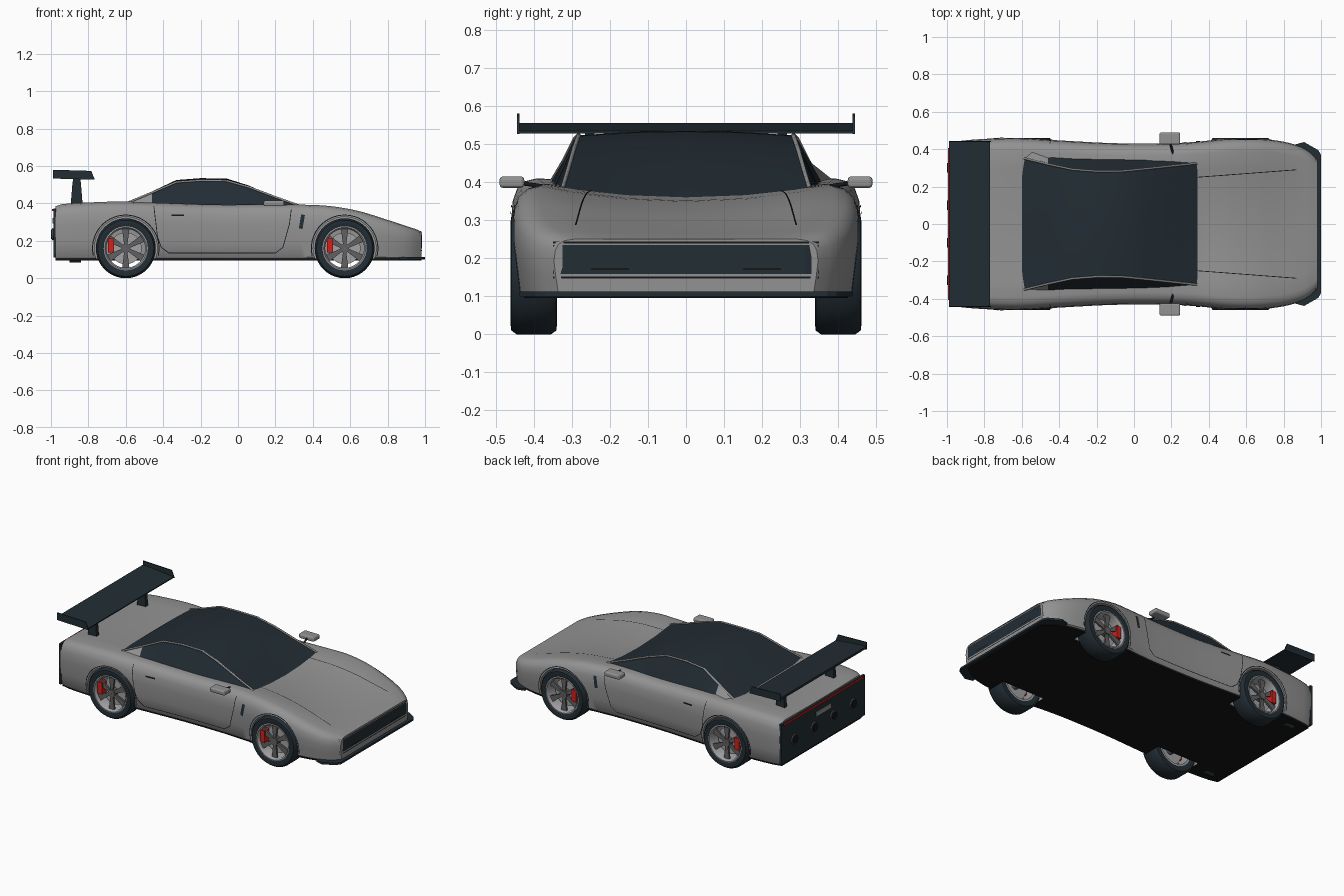
import bpy, bmesh, math
from mathutils import Vector
from mathutils.bvhtree import BVHTree

if "Cube" in bpy.data.objects:
    bpy.data.objects.remove(bpy.data.objects["Cube"])


def material(name, r, g, b):
    m = bpy.data.materials.new(name)
    m.diffuse_color = (r, g, b, 1)
    m.use_nodes = True
    m.node_tree.nodes["Principled BSDF"].inputs["Base Color"].default_value = m.diffuse_color
    return m


GREY = material("body grey", 0.29, 0.29, 0.29)
DARK = material("dark blue black", 0.016, 0.026, 0.034)
BLACK = material("black", 0.007, 0.008, 0.009)
RED = material("red", 0.65, 0.015, 0.012)
RIM = material("rim silver", 0.36, 0.36, 0.37)
SPOKE = material("spoke grey", 0.12, 0.12, 0.125)


def mesh_object(name, verts, faces, mats, smooth=None, fix=True):
    me = bpy.data.meshes.new(name)
    me.from_pydata([tuple(v) for v in verts], [], faces)
    if fix:
        bm = bmesh.new()
        bm.from_mesh(me)
        bmesh.ops.recalc_face_normals(bm, faces=bm.faces)
        bm.to_mesh(me)
        bm.free()
    ob = bpy.data.objects.new(name, me)
    bpy.context.collection.objects.link(ob)
    for m in mats if isinstance(mats, list) else [mats]:
        me.materials.append(m)
    if smooth:
        activate(ob)
        bpy.ops.object.shade_smooth_by_angle(angle=math.radians(smooth))
    return ob


def activate(ob):
    bpy.ops.object.select_all(action='DESELECT')
    ob.select_set(True)
    bpy.context.view_layer.objects.active = ob


def prism(name, pts, axis, a, b, mat):
    """Polygon in the two other axes, extruded along axis from a to b."""
    def place(p, t):
        v = list(p)
        v.insert(axis, t)
        return v
    n = len(pts)
    verts = [place(p, a) for p in pts] + [place(p, b) for p in pts]
    faces = [list(range(n)), list(range(n, 2 * n))]
    faces += [[i, (i + 1) % n, n + (i + 1) % n, n + i] for i in range(n)]
    return mesh_object(name, verts, faces, mat)


def box(name, x, y, z, mat):
    return prism(name, [(x[0], y[0]), (x[1], y[0]), (x[1], y[1]), (x[0], y[1])], 2, z[0], z[1], mat)


def lathe(name, profile, cx, cz, s, mat, smooth=40, segs=40):
    """Closed (radius, y) profile spun about a wheel axle."""
    n, verts, faces = len(profile), [], []
    for i in range(segs):
        a = 2 * math.pi * i / segs
        verts += [(cx + r * math.cos(a), s * y, cz + r * math.sin(a)) for r, y in profile]
        for j in range(n):
            k, l = (i + 1) % segs * n, (j + 1) % n
            faces.append([i * n + j, i * n + l, k + l, k + j])
    return mesh_object(name, verts, faces, mat, smooth)


def disc(name, r, y0, y1, cx, cz, s, mat):
    return lathe(name, [(0.002, y0), (r, y0), (r, y1), (0.002, y1)], cx, cz, s, mat)


# Body stations: x, half width, shoulder height, centre height
ST = [(-0.975, .432, .385, .38), (-0.94, .443, .396, .39), (-0.8, .455, .405, .397),
      (-0.62, .46, .41, .396), (-0.4, .447, .402, .388), (-0.1, .432, .393, .387),
      (0.2, .432, .395, .38), (0.36, .442, .393, .357), (0.5, .456, .385, .348),
      (0.65, .457, .358, .325), (0.8, .44, .312, .29), (0.9, .41, .279, .268),
      (0.95, .378, .263, .258), (0.98, .347, .25, .25)]
ZB = 0.106


def station(x):
    """Smooth interpolation through the body stations."""
    i = max(0, min(len(ST) - 2, sum(p[0] <= x for p in ST) - 1))
    p, q = ST[i], ST[i + 1]
    o, e = ST[max(i - 1, 0)], ST[min(i + 2, len(ST) - 1)]
    h = q[0] - p[0]
    t = (x - p[0]) / h
    out = []
    for k in (1, 2, 3):
        m0 = (q[k] - o[k]) / (q[0] - o[0]) * h
        m1 = (e[k] - p[k]) / (e[0] - p[0]) * h
        out.append((2*t**3 - 3*t*t + 1) * p[k] + (t**3 - 2*t*t + t) * m0
                   + (3*t*t - 2*t**3) * q[k] + (t**3 - t*t) * m1)
    return out


def section(x):
    w, zt, zc = station(x)
    h, d = zt - ZB, zt - zc
    half = [(.95, ZB), (.967, ZB + .03 * h), (.985, ZB + .3 * h), (1, ZB + .6 * h),
            (.99, ZB + .8 * h), (.965, ZB + .91 * h), (.92, ZB + .975 * h), (.85, zt),
            (.65, zc + .6 * d), (.35, zc + .17 * d)]
    pts = [(w * f, z) for f, z in half]
    return [(x, y, z) for y, z in pts] + [(x, 0, zc)] + [(x, -y, z) for y, z in reversed(pts)]


xs = [-0.975 + 1.955 * i / 64 for i in range(65)]
rings = [section(x) for x in xs]
n = len(rings[0])
verts = [v for r in rings for v in r]
faces = [[i*n + j, i*n + (j+1) % n, (i+1)*n + (j+1) % n, (i+1)*n + j]
         for i in range(len(xs) - 1) for j in range(n)]
faces += [list(range(n)), list(range((len(xs) - 1) * n, len(xs) * n))]
body = mesh_object("body", verts, faces, GREY)
surface = BVHTree.FromPolygons([Vector(v) for v in verts], faces)

# Floor panel following the body outline
side = [(x, station(x)[0] * .945) for x in xs[::2]]
floor = prism("floor", side + [(x, -y) for x, y in reversed(side)], 2, .096, .108, BLACK)

# Wheel wells
WHEELS = (-0.6, 0.57)
WZ = 0.16
for cx in WHEELS:
    for s in (1, -1):
        cut = disc("well_cutter", .168, .315, .6, cx, WZ, s, GREY)
        cut.hide_render = True
        for ob in (body, floor):
            mod = ob.modifiers.new("well", 'BOOLEAN')
            mod.operation, mod.solver, mod.object = 'DIFFERENCE', 'EXACT', cut
            activate(ob)
            bpy.ops.object.modifier_apply(modifier=mod.name)
        bpy.data.objects.remove(cut)
activate(body)
bpy.ops.object.shade_smooth_by_angle(angle=math.radians(35))


def ribbon(name, path, width, axis, s, mat, steps=8, lift=.003):
    """Thin strip laid on the body, projected along axis from side s."""
    pts = [Vector(p).lerp(Vector(q), k / steps) for p, q in zip(path, path[1:]) for k in range(steps)]
    pts.append(Vector(path[-1]))
    d = Vector((0, 0, 0))
    d[axis] = -s
    verts = []
    for i, p in enumerate(pts):
        t = (pts[min(i + 1, len(pts) - 1)] - pts[max(i - 1, 0)]).normalized()
        pair = []
        for e in (-.5, .5):
            c = list(p + Vector((-t.y, t.x)) * width * e)
            c.insert(axis, 2 * s)
            hit = surface.ray_cast(Vector(c), d)[0]
            if hit:
                pair.append(hit - d * lift)
        if len(pair) == 2:
            verts += pair
    faces = []
    for i in range(0, len(verts) - 2, 2):
        f = [i, i + 1, i + 3, i + 2]
        nrm = (verts[i+1] - verts[i]).cross(verts[i+3] - verts[i])
        faces.append(f if nrm.dot(d) < 0 else f[::-1])
    return mesh_object(name, verts, faces, mat, fix=False)


# Seams, handles and vents on the body
for s in (1, -1):
    ribbon("door_seam", [(-.45, .385), (-.43, .22), (-.41, .165), (-.37, .135), (.2, .135),
                         (.24, .165), (.275, .29), (.285, .37)], .004, 1, s, BLACK)
    ribbon("door_handle", [(-.355, .337), (-.29, .337)], .01, 1, s, BLACK)
    ribbon("side_vent", [(.335, .265), (.348, .34)], .02, 1, s, DARK)
    ribbon("hood_seam", [(.34, s * .25), (.87, s * .29)], .004, 2, 1, BLACK, 30)
    for cx in WHEELS:
        arc = [math.radians(-13 + 206 * i / 24) for i in range(25)]
        ribbon("arch_seam", [(cx + .178 * math.cos(a), WZ + .178 * math.sin(a)) for a in arc],
               .005, 1, s, BLACK, 2)

# Nose: grille, trim lines and splitter
ribbon("grille", [(-.35, .197), (.35, .197)], .076, 0, 1, DARK, 20)
for z in (.149, .241):
    ribbon("grille_trim", [(-.35, z), (.35, z)], .005, 0, 1, BLACK, 20)
for s in (1, -1):
    ribbon("grille_slot", [(s * .15, .172), (s * .25, .172)], .006, 0, 1, BLACK, 4, .006)
prism("splitter", [(.86, .425), (.91, .438), (.985, .395), (1, .37),
                   (1, -.37), (.985, -.395), (.91, -.438), (.86, -.425)], 2, .1, .113, DARK)

# Cabin stations: x, rail y, rail z, crown z, belt y
CAB = [(.34, .325, .384, .36, .33), (.2, .31, .434, .432, .345), (.06, .295, .487, .495, .35),
       (-.06, .283, .521, .533, .352), (-.2, .282, .523, .535, .355), (-.33, .292, .514, .525, .36),
       (-.46, .32, .458, .464, .37), (-.6, .354, .4, .403, .425)]
verts, faces = [], []
for i, (x, ry, rz, cz, by) in enumerate(CAB):
    mid = [(x, ry * f, rz + (cz - rz) * (1 - f * f)) for f in (1, .5, 0, -.5, -1)]
    verts += [(x, by, .375)] + mid + [(x, -by, .375)]
    if i:
        faces += [[i*7 + j, i*7 + j + 1, i*7 + j - 6, i*7 + j - 7] for j in range(6)]
cabin = mesh_object("cabin_glass", verts, faces, [DARK, GREY], 25)
for p in cabin.data.polygons:
    if p.center.x < -.46 and abs(p.center.y) > .34:
        p.material_index = 1  # rear sail panels


def tube(name, pts, r, mat):
    cu = bpy.data.curves.new(name, 'CURVE')
    cu.dimensions = '3D'
    cu.bevel_depth, cu.bevel_resolution, cu.use_fill_caps = r, 1, True
    sp = cu.splines.new('POLY')
    sp.points.add(len(pts) - 1)
    for p, c in zip(sp.points, pts):
        p.co = (*c, 1)
    cu.materials.append(mat)
    bpy.context.collection.objects.link(bpy.data.objects.new(name, cu))


for s in (1, -1):
    tube("roof_rail", [(c[0], s * c[1], c[2]) for c in CAB], .006, GREY)
    # Door mirrors
    tube("mirror_arm", [(.215, s * .35, .385), (.195, s * .43, .397)], .006, BLACK)
    m = box("mirror", (.137, .247), (s * .425, s * .49), (.385, .415), GREY)
    bev = m.modifiers.new("round", 'BEVEL')
    bev.width, bev.segments = .009, 3

# Wheels
for cx in WHEELS:
    for s in (1, -1):
        lathe("tire", [(.116, .455), (.135, .461), (.15, .459), (.16, .445), (.16, .355),
                       (.15, .341), (.135, .339), (.116, .345)], cx, WZ, s, DARK)
        lathe("rim", [(.118, .457), (.112, .458), (.104, .448), (.104, .345), (.118, .345)],
              cx, WZ, s, RIM)
        disc("brake_disc", .085, .395, .405, cx, WZ, s, RIM)
        disc("hub", .024, .36, .446, cx, WZ, s, SPOKE)
        for k in range(6):
            a = math.radians(30 + 60 * k)
            u, v = Vector((math.cos(a), math.sin(a))), Vector((-math.sin(a), math.cos(a)))
            c = Vector((cx, WZ))
            prism("spoke", [tuple(c + u * r + v * w) for r, w in
                            ((.015, -.008), (.108, -.02), (.108, .02), (.015, .008))],
                  1, s * .428, s * .44, SPOKE)
        box("caliper", (cx - .095, cx - .063), (s * .4, s * .45), (.137, .213), RED)

# Tail panel with stripe, round lamps and plate
box("tail_panel", (-.987, -.972), (-.428, .428), (.112, .374), DARK)
box("tail_stripe", (-.994, -.98), (-.405, .405), (.36, .37), RED)
box("plate", (-.992, -.98), (-.075, .075), (.293, .322), GREY)
for y in (-.3, -.1, .1, .3):
    bpy.ops.mesh.primitive_torus_add(location=(-.99, y, .235), rotation=(0, math.pi / 2, 0),
                                     major_radius=.028, minor_radius=.005,
                                     major_segments=24, minor_segments=6)
    bpy.context.object.name = "lamp_ring"
    bpy.context.object.data.materials.append(SPOKE)
    bpy.ops.mesh.primitive_cylinder_add(vertices=24, radius=.025, depth=.02,
                                        location=(-.99, y, .235), rotation=(0, math.pi / 2, 0))
    bpy.context.object.name = "lamp"
    bpy.context.object.data.materials.append(BLACK)

# Exhausts and rear wing
for s in (1, -1):
    bpy.ops.mesh.primitive_cylinder_add(vertices=16, radius=.018, depth=.06,
                                        location=(-.87, s * .36, .103), rotation=(0, math.pi / 2, 0))
    bpy.context.object.name = "exhaust"
    bpy.context.object.data.materials.append(DARK)
    prism("wing_support", [(-.895, .385), (-.83, .385), (-.84, .51), (-.845, .535),
                           (-.88, .535), (-.885, .51)], 1, s * .24, s * .265, DARK)
    prism("wing_endplate", [(-.99, .533), (-.765, .527), (-.785, .574), (-.99, .58)],
          1, s * .438, s * .444, DARK)
prism("wing", [(-.99, .54), (-.88, .531), (-.77, .528), (-.77, .535), (-.88, .546), (-.99, .555)],
      1, -.44, .44, DARK)
